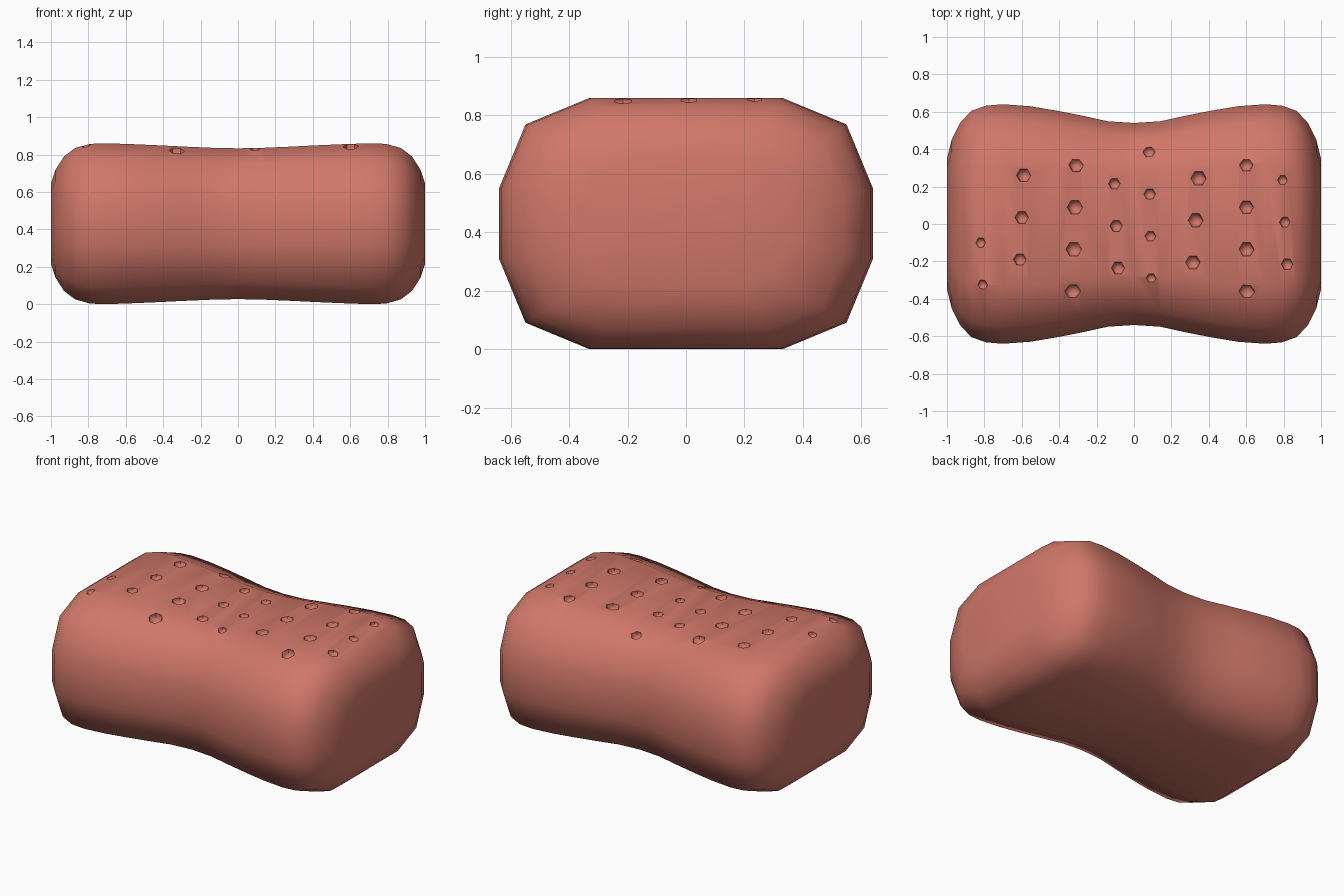
import bpy, bmesh, math
from mathutils import Vector, Matrix

cube = bpy.data.objects.get("Cube")
if cube:
    bpy.data.objects.remove(cube, do_unlink=True)

mat = bpy.data.materials.new("sponge_coral_red")
mat.use_nodes = True
colour = (0.63, 0.185, 0.14, 1)
mat.diffuse_color = colour
bsdf = mat.node_tree.nodes["Principled BSDF"]
bsdf.inputs["Base Color"].default_value = colour
bsdf.inputs["Roughness"].default_value = 0.9

MID_Z = 0.43


def make_object(name, bm):
    mesh = bpy.data.meshes.new(name)
    bm.to_mesh(mesh)
    bm.free()
    mesh.materials.append(mat)
    obj = bpy.data.objects.new(name, mesh)
    bpy.context.collection.objects.link(obj)
    return obj


# Cross-section: rectangle with round corners of two segments each
section = []
for corner, (sy, sz) in enumerate([(1, 1), (-1, 1), (-1, -1), (1, -1)]):
    for step in range(3):
        a = math.radians(90 * corner + 45 * step)
        section.append((sy * 0.33 + 0.31 * math.cos(a), sz * 0.12 + 0.31 * math.sin(a)))

# Half profile from the waist to the end: x, half depth, half height
half = [(0, 0.54, 0.403), (0.14, 0.549, 0.406), (0.28, 0.58, 0.412),
        (0.42, 0.607, 0.419), (0.56, 0.63, 0.425), (0.7, 0.64, 0.43),
        (0.79, 0.633, 0.427), (0.87, 0.605, 0.405), (0.93, 0.54, 0.36),
        (0.975, 0.45, 0.29), (1.0, 0.35, 0.215)]
profile = [(-x, d, h) for x, d, h in reversed(half[1:])] + half

# Sponge body: loft of the section along x
bm = bmesh.new()
rings = [[bm.verts.new((x, y * d / 0.64, MID_Z + z * h / 0.43)) for y, z in section]
         for x, d, h in profile]
count = len(section)
for a, b in zip(rings, rings[1:]):
    for i in range(count):
        j = (i + 1) % count
        bm.faces.new((a[i], a[j], b[j], b[i]))
bm.faces.new(rings[0])
bm.faces.new(rings[-1])
bmesh.ops.recalc_face_normals(bm, faces=bm.faces)
body = make_object("sponge_body", bm)

# Pore columns: first x, first y, x step, count, first radius, radius step
columns = [(-0.82, -0.10, 0.01, 2, 0.029, 0),
           (-0.59, 0.26, -0.01, 3, 0.039, -0.002),
           (-0.31, 0.315, -0.006, 4, 0.041, 0.001),
           (-0.105, 0.215, 0.01, 3, 0.032, 0.002),
           (0.08, 0.385, 0.004, 4, 0.034, -0.002),
           (0.345, 0.245, -0.015, 3, 0.042, -0.001),
           (0.60, 0.315, 0.001, 4, 0.037, 0.002),
           (0.795, 0.235, 0.012, 3, 0.028, 0.003)]

# Six-sided round cutters sunk into the top
bm = bmesh.new()
for x0, y0, dx, n, r0, dr in columns:
    for i in range(n):
        x, y, r = x0 + i * dx, y0 - i * 0.225, r0 + i * dr
        hit, spot, normal, face = body.ray_cast(Vector((x, y, 2)), Vector((0, 0, -1)))
        place = Matrix.Translation(spot) @ Matrix.Rotation(math.radians(30), 4, 'Z')
        bmesh.ops.create_uvsphere(bm, u_segments=6, v_segments=4, radius=r, matrix=place)
cutter = make_object("pore_cutter", bm)
cutter.hide_render = True

# Carve the pores and smooth the body
bpy.ops.object.select_all(action='DESELECT')
bpy.context.view_layer.objects.active = body
body.select_set(True)
carve = body.modifiers.new("pores", 'BOOLEAN')
carve.operation = 'DIFFERENCE'
carve.solver = 'EXACT'
carve.object = cutter
bpy.ops.object.modifier_apply(modifier=carve.name)
bpy.data.objects.remove(cutter, do_unlink=True)
bpy.ops.object.shade_smooth_by_angle(angle=math.radians(50))
